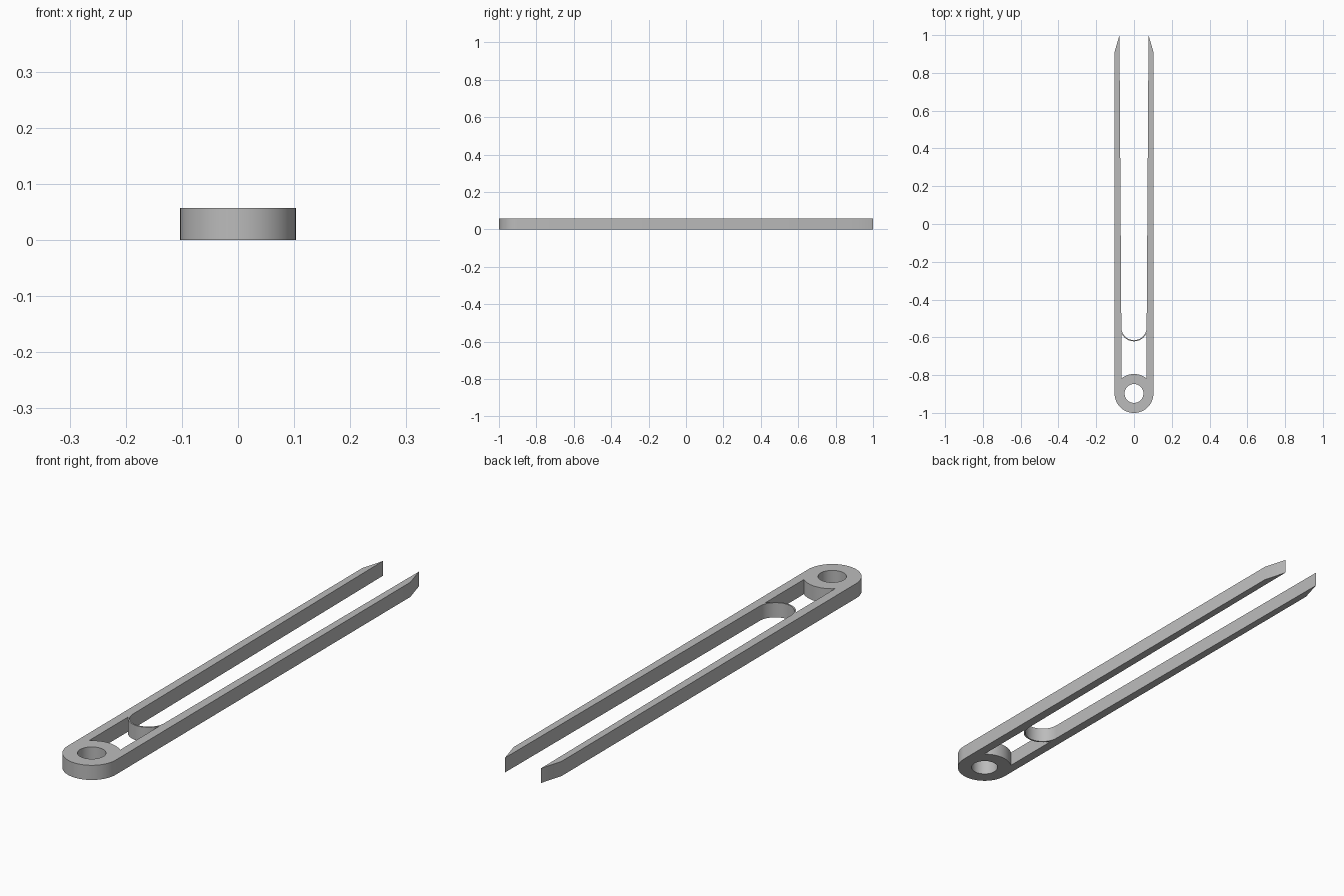
import bpy
import bmesh
from math import asin, cos, pi, sin

cube = bpy.data.objects.get("Cube")
if cube:
    bpy.data.objects.remove(cube, do_unlink=True)

HEIGHT = 0.057
RADIUS = 0.103        # rounded end and outer half width
HOLE = 0.05           # pivot hole
PIVOT_Y = -1 + RADIUS
SLOT = 0.067          # inner half width at the bridge
SLOT_Y = -0.548       # centre of the rounded slot end
BRIDGE = 0.006        # bridge wall thickness


def arc(y, radius, start, end, steps):
    angles = [start + (end - start) * i / steps for i in range(steps + 1)]
    return [(radius * cos(a), y + radius * sin(a)) for a in angles]


def mirrored(points):
    return [(-x, y) for x, y in reversed(points)]


# Outline of the rounded end, two pointed arms and the open slot
tip = [(0.077, 1.0), (RADIUS, 0.91)]
outline = (tip + arc(PIVOT_Y, RADIUS, 0, -pi, 48) + mirrored(tip)
           + arc(SLOT_Y, SLOT, -pi, 0, 40))

# Round pivot hole
pivot_hole = arc(PIVOT_Y, HOLE, 0, 2 * pi, 48)[:-1]

# Window between the pivot ring and the thin curved bridge
low = pi / 2 - asin(SLOT / RADIUS)
bridge_radius = SLOT + BRIDGE
high = pi / 2 - asin(SLOT / bridge_radius)
window = (arc(PIVOT_Y, RADIUS, low, pi - low, 24)
          + arc(SLOT_Y, bridge_radius, high - pi, -high, 32))

# Extruded flat profile
curve = bpy.data.curves.new("clip_body", "CURVE")
curve.dimensions = "2D"
curve.fill_mode = "BOTH"
curve.extrude = HEIGHT / 2
for points in (outline, pivot_hole, window):
    spline = curve.splines.new("POLY")
    spline.points.add(len(points) - 1)
    for point, (x, y) in zip(spline.points, points):
        point.co = (x, y, 0, 1)
    spline.use_cyclic_u = True

body = bpy.data.objects.new("clip_body", curve)
bpy.context.collection.objects.link(body)
bpy.ops.object.select_all(action="DESELECT")
body.select_set(True)
bpy.context.view_layer.objects.active = body
bpy.ops.object.convert(target="MESH")
body = bpy.context.view_layer.objects.active

# Weld the caps to the walls and stand the part on the ground
bm = bmesh.new()
bm.from_mesh(body.data)
bmesh.ops.remove_doubles(bm, verts=bm.verts, dist=0.0001)
bmesh.ops.recalc_face_normals(bm, faces=bm.faces)
bmesh.ops.translate(bm, verts=bm.verts, vec=(0, 0, HEIGHT / 2))
bm.to_mesh(body.data)
bm.free()
bpy.ops.object.shade_smooth_by_angle()

# Plain grey material
grey = bpy.data.materials.new("grey")
grey.use_nodes = True
grey.diffuse_color = (0.5, 0.5, 0.5, 1)
grey.node_tree.nodes["Principled BSDF"].inputs["Base Color"].default_value = (0.5, 0.5, 0.5, 1)
body.data.materials.clear()
body.data.materials.append(grey)
